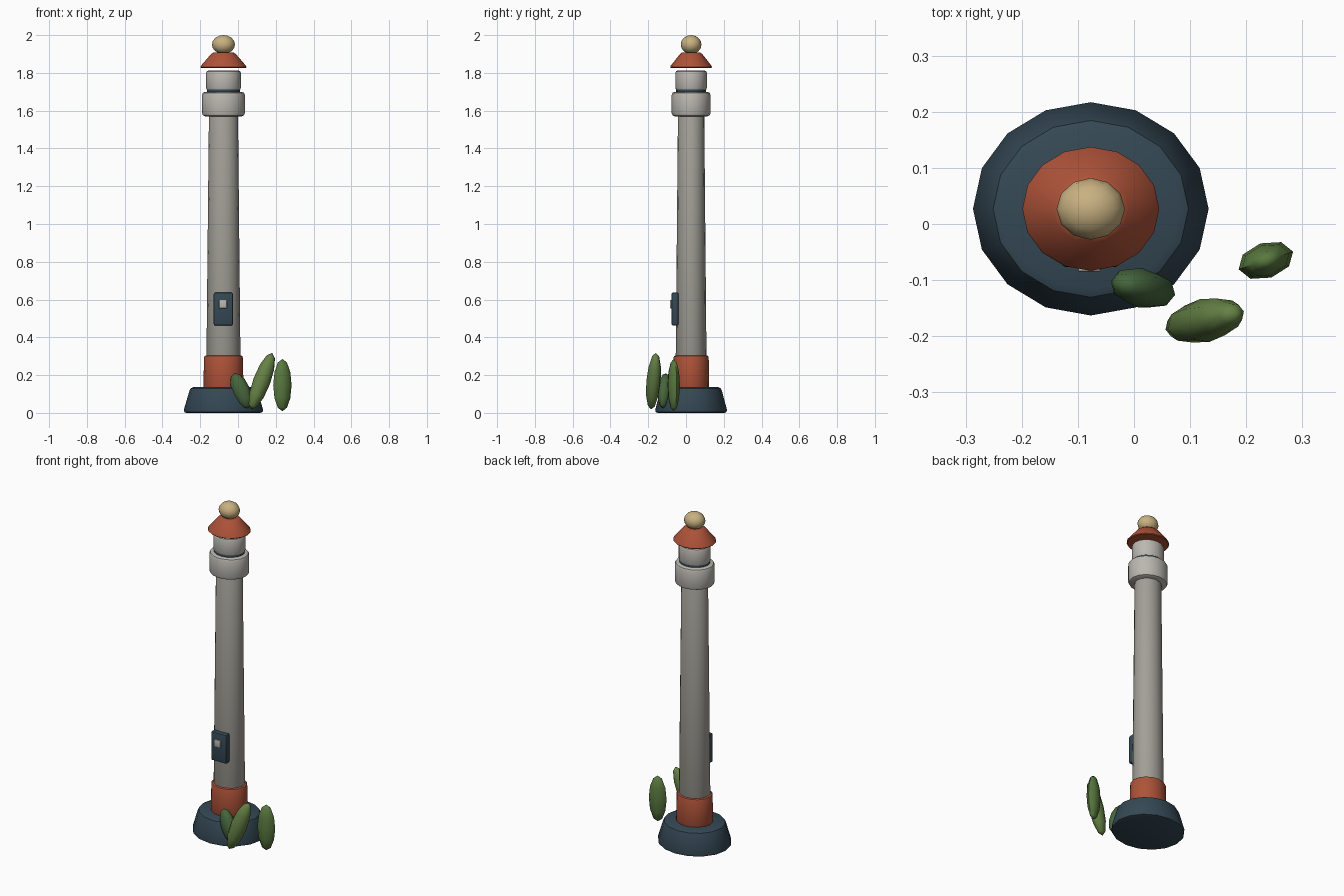
import bpy, bmesh, math
from mathutils import Matrix, Vector

if "Cube" in bpy.data.objects:
    bpy.data.objects.remove(bpy.data.objects["Cube"])

CX, CY, SQUASH = -0.077, 0.027, 0.905   # tower axis, slight flattening in y


def material(name, rgb):
    m = bpy.data.materials.new(name)
    m.diffuse_color = (*rgb, 1)
    m.use_nodes = True
    m.node_tree.nodes["Principled BSDF"].inputs["Base Color"].default_value = m.diffuse_color
    return m


NAVY = material("navy", (0.035, 0.065, 0.09))
RED = material("brick_red", (0.42, 0.085, 0.04))
STONE = material("stone", (0.36, 0.35, 0.31))
PALE = material("pale_stone", (0.5, 0.48, 0.44))
SAND = material("sand", (0.58, 0.44, 0.22))
GREENS = [material("dark_green", (0.06, 0.13, 0.045)),
          material("light_green", (0.13, 0.22, 0.06)),
          material("mid_green", (0.1, 0.19, 0.05))]


def finish(name, bm, mat, angle=40):
    bmesh.ops.recalc_face_normals(bm, faces=bm.faces)
    me = bpy.data.meshes.new(name)
    bm.to_mesh(me)
    bm.free()
    ob = bpy.data.objects.new(name, me)
    bpy.context.collection.objects.link(ob)
    me.materials.append(mat)
    bpy.ops.object.select_all(action='DESELECT')
    ob.select_set(True)
    bpy.context.view_layer.objects.active = ob
    bpy.ops.object.shade_smooth_by_angle(angle=math.radians(angle))
    return ob


def lathe(name, profile, mat, sides=16, angle=40):
    """Closed turned part from (radius, z) points."""
    bm = bmesh.new()
    rings = []
    for r, z in profile:
        rings.append([bm.verts.new((CX + r * math.cos(a), CY + SQUASH * r * math.sin(a), z))
                      for a in (2 * math.pi * i / sides for i in range(sides))])
    for lo, hi in zip(rings, rings[1:]):
        for i in range(sides):
            j = (i + 1) % sides
            bm.faces.new((lo[i], lo[j], hi[j], hi[i]))
    bm.faces.new(rings[0])
    bm.faces.new(rings[-1])
    return finish(name, bm, mat, angle)


def drum(name, r0, z0, r1, z1, b, mat):
    """Tapered drum with rounded rims."""
    k = 0.3 * b
    lathe(name, [(r0 - b, z0), (r0 - k, z0 + k), (r0, z0 + b),
                 (r1, z1 - b), (r1 - k, z1 - k), (r1 - b, z1)], mat)


def box(name, lo, hi, bevel, mat):
    bm = bmesh.new()
    lo, hi = Vector(lo), Vector(hi)
    bmesh.ops.create_cube(bm, size=1, matrix=Matrix.Translation((lo + hi) / 2)
                          @ Matrix.Diagonal((*(hi - lo), 1)))
    bmesh.ops.bevel(bm, geom=bm.edges[:], offset=bevel, segments=2,
                    profile=0.5, affect='EDGES')
    finish(name, bm, mat)


def ellipsoid(name, center, radii, mat, tilt=0, yaw=0, segs=8, rings=6):
    bm = bmesh.new()
    mtx = (Matrix.Translation(center) @ Matrix.Rotation(math.radians(yaw), 4, 'Z')
           @ Matrix.Rotation(math.radians(tilt), 4, 'Y') @ Matrix.Diagonal((*radii, 1)))
    bmesh.ops.create_uvsphere(bm, u_segments=segs, v_segments=rings, radius=1, matrix=mtx)
    finish(name, bm, mat, 60)


# Tower, bottom to top
lathe("base", [(0.195, 0), (0.207, 0.004), (0.21, 0.016), (0.18, 0.117),
               (0.174, 0.13), (0.158, 0.137)], NAVY)
drum("lower_band", 0.106, 0.125, 0.103, 0.304, 0.012, RED)
drum("shaft", 0.09, 0.29, 0.077, 1.58, 0.006, STONE)
drum("gallery", 0.114, 1.57, 0.114, 1.70, 0.018, PALE)
drum("lantern_ring", 0.088, 1.69, 0.088, 1.72, 0.004, NAVY)
drum("lantern", 0.092, 1.708, 0.092, 1.812, 0.012, PALE)
lathe("roof", [(0.118, 1.826), (0.122, 1.83), (0.119, 1.838), (0.067, 1.898),
               (0.055, 1.907)], RED)
ellipsoid("finial_ball", (CX, CY, 1.95), (0.061, 0.055, 0.05), SAND, segs=12, rings=8)

# Door with its small window on the front
box("door", (-0.129, -0.077, 0.463), (-0.026, -0.04, 0.637), 0.008, NAVY)
box("door_window", (-0.1, -0.085, 0.553), (-0.059, -0.07, 0.598), 0.004, PALE)

# Leaves beside the base: center, radii, tilt, yaw
leaves = [((0.016, -0.114, 0.117), (0.049, 0.036, 0.1), -23, -12),
          ((0.126, -0.172, 0.168), (0.047, 0.039, 0.16), 21, 13),
          ((0.235, -0.065, 0.147), (0.051, 0.032, 0.138), 0, 18)]
for i, (c, r, tilt, yaw) in enumerate(leaves):
    ellipsoid(f"leaf_{i + 1}", c, r, GREENS[i], tilt, yaw)
